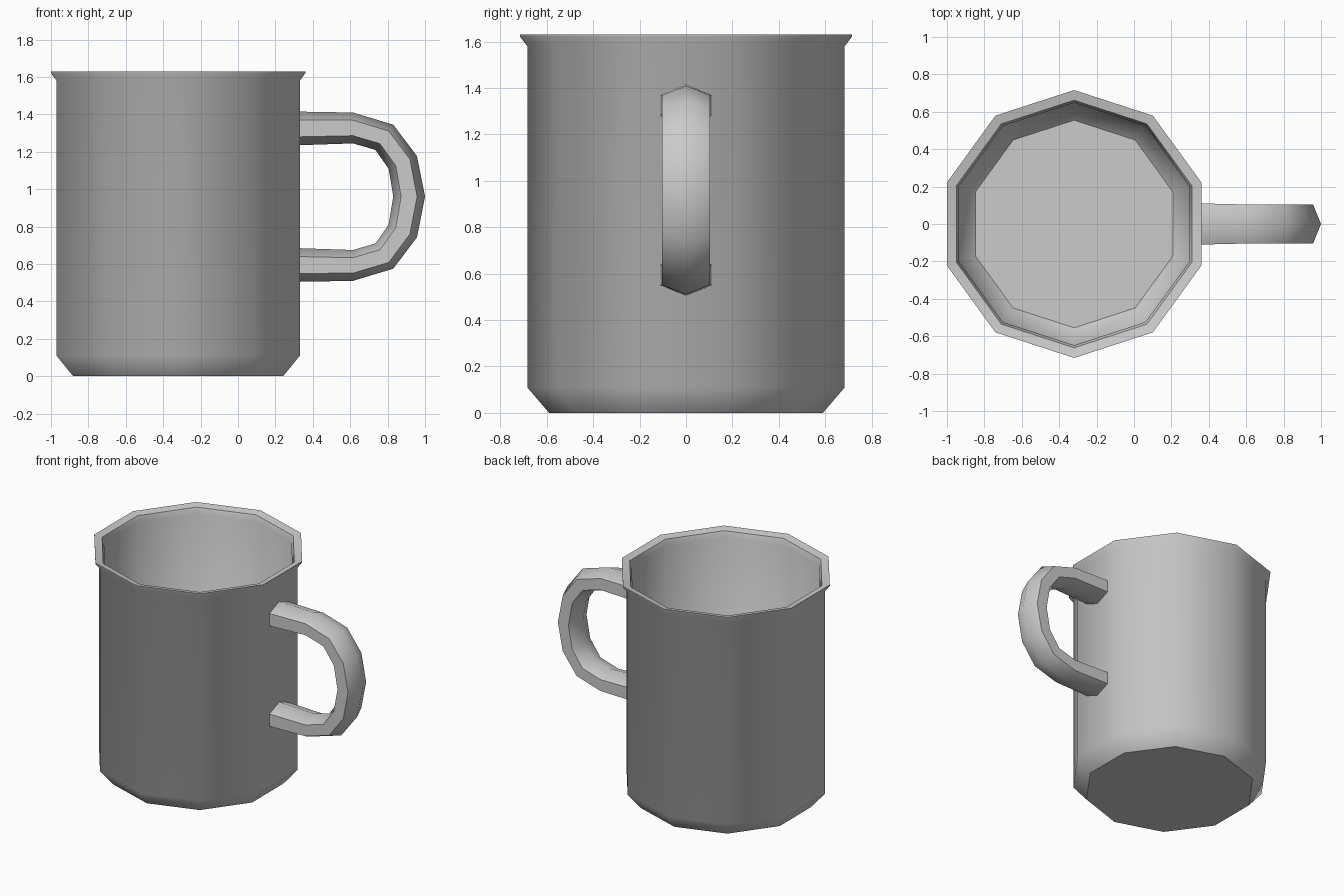
import bpy, bmesh
from math import sin, cos, pi, radians
from mathutils import Vector

if "Cube" in bpy.data.objects:
    bpy.data.objects.remove(bpy.data.objects["Cube"])

CX = -0.32  # cup axis


def loft(name, rings, angle):
    """Skin closed rings of points, cap both ends, smooth by angle."""
    bm = bmesh.new()
    loops = [[bm.verts.new(p) for p in ring] for ring in rings]
    n = len(loops[0])
    for a, b in zip(loops, loops[1:]):
        for i in range(n):
            j = (i + 1) % n
            bm.faces.new((a[i], a[j], b[j], b[i]))
    bm.faces.new(loops[0])
    bm.faces.new(loops[-1])
    bmesh.ops.recalc_face_normals(bm, faces=bm.faces)
    mesh = bpy.data.meshes.new(name)
    bm.to_mesh(mesh)
    bm.free()
    obj = bpy.data.objects.new(name, mesh)
    bpy.context.collection.objects.link(obj)
    bpy.ops.object.select_all(action='DESELECT')
    obj.select_set(True)
    bpy.context.view_layer.objects.active = obj
    bpy.ops.object.shade_smooth_by_angle(angle=radians(angle))
    return obj


# Ten-sided cup: outside wall, flared rim, inside wall, floor (radius, z)
profile = [(0.59, 0), (0.684, 0.11), (0.684, 1.58), (0.716, 1.622), (0.716, 1.63),
           (0.662, 1.618), (0.648, 1.575), (0.648, 0.14), (0.555, 0.05)]
loft("cup", [[(CX + r * cos(pi / 2 + k * pi / 5), r * sin(pi / 2 + k * pi / 5), z)
              for k in range(10)] for r, z in profile], 45)

# Six-sided handle: upper half of outer and inner outline (x, z), mirrored about MID
MID = 0.96
half = [((0.32, 1.415), (0.32, 1.235)), ((0.615, 1.41), (0.615, 1.245)),
        ((0.83, 1.345), (0.735, 1.21)), ((0.957, 1.177), (0.805, 1.11))]
path = half + [((1.0, MID), (0.83, MID))]
path += [tuple((x, 2 * MID - z) for x, z in pair) for pair in reversed(half)]
rings = []
for i, ((xo, zo), (xi, zi)) in enumerate(path):
    outer, inner = Vector((xo, 0, zo)), Vector((xi, 0, zi))
    mid, arm = (outer + inner) / 2, (outer - inner) / 2
    w = 0.128 if i in (0, len(path) - 1) else 0.12
    rings.append([mid + arm * cos(k * pi / 3) + Vector((0, w * sin(k * pi / 3), 0))
                  for k in range(6)])
loft("handle", rings, 65)
